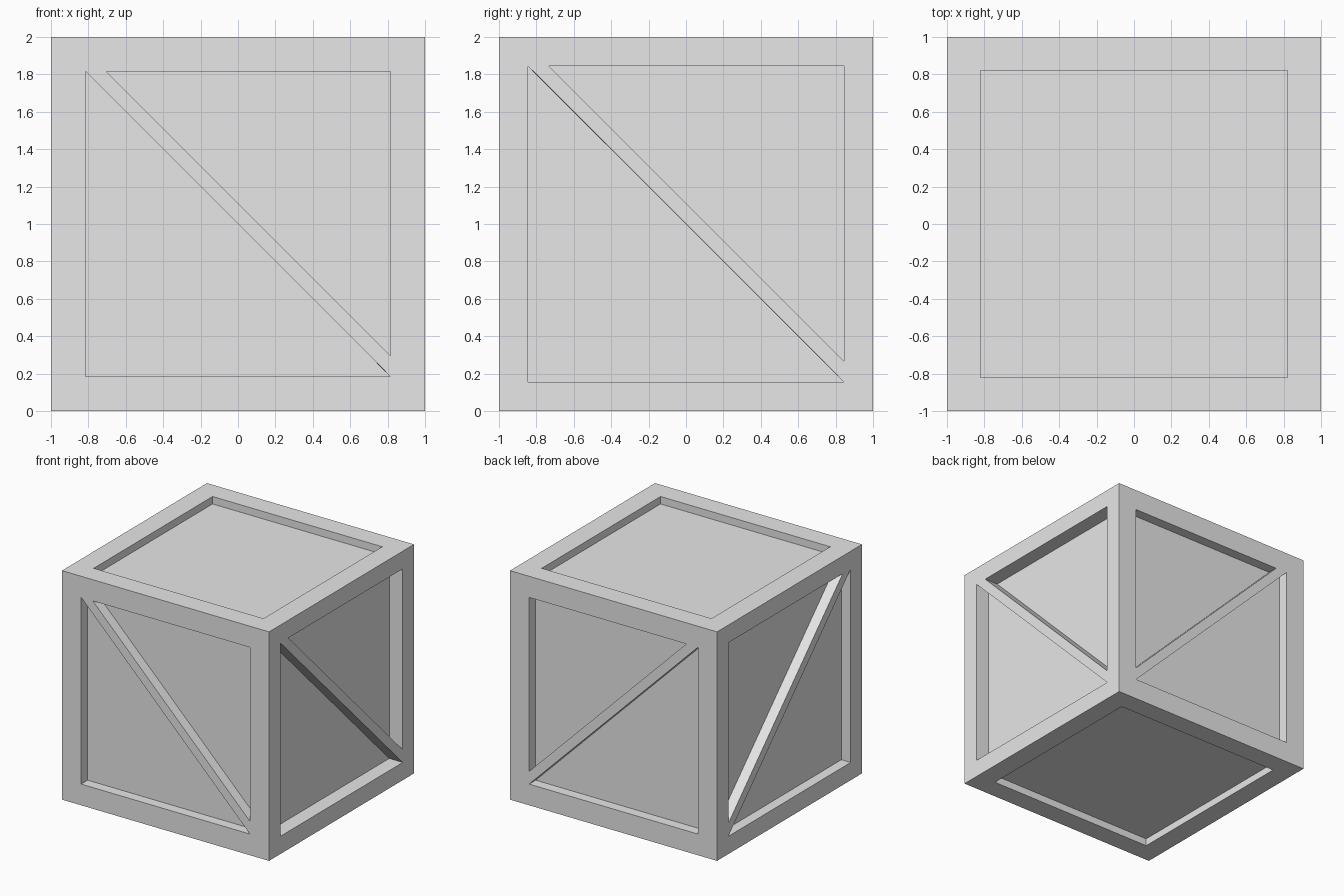
import bpy
import bmesh
from mathutils import Vector

default = bpy.data.objects.get("Cube")
if default:
    bpy.data.objects.remove(default, do_unlink=True)

# Material
grey = bpy.data.materials.new("light grey")
grey.use_nodes = True
colour = (0.8, 0.8, 0.8, 1)
grey.diffuse_color = colour
grey.node_tree.nodes["Principled BSDF"].inputs["Base Color"].default_value = colour

CENTRE = Vector((0, 0, 1))
X, Y, Z = Vector((1, 0, 0)), Vector((0, 1, 0)), Vector((0, 0, 1))


def make_object(name, bm):
    bmesh.ops.recalc_face_normals(bm, faces=bm.faces)
    mesh = bpy.data.meshes.new(name)
    bm.to_mesh(mesh)
    bm.free()
    mesh.materials.append(grey)
    obj = bpy.data.objects.new(name, mesh)
    bpy.context.collection.objects.link(obj)
    return obj


def add_recess(bm, outline, across, up, out, depth):
    """Prism reaching from outside the crate wall down to the recess floor."""
    verts = [bm.verts.new(CENTRE + across * a + up * b + out * (1 - depth))
             for a, b in outline]
    floor = bm.faces.new(verts)
    extruded = bmesh.ops.extrude_face_region(bm, geom=[floor], use_keep_orig=True)
    rim = [v for v in extruded["geom"] if isinstance(v, bmesh.types.BMVert)]
    bmesh.ops.translate(bm, verts=rim, vec=out * (depth + 0.1))


def braced_panels(half, brace):
    """Two triangles that leave a diagonal brace between them."""
    return [[(-half, half), (-half, -half), (half, -half)],
            [(brace - half, half), (half, half), (half, brace - half)]]


# Solid crate body
bm = bmesh.new()
bmesh.ops.create_cube(bm, size=2)
bmesh.ops.translate(bm, verts=bm.verts, vec=CENTRE)
crate = make_object("crate", bm)

# Recesses around the diagonal braces, and in the lid and base
bm = bmesh.new()
for across, out, half, depth in ((X, -Y, 0.815, 0.09), (X, Y, 0.815, 0.09),
                                 (Y, X, 0.845, 0.13), (Y, -X, 0.845, 0.09)):
    for triangle in braced_panels(half, 0.112):
        add_recess(bm, triangle, across, Z, out, depth)
h = 0.82
square = [(-h, -h), (h, -h), (h, h), (-h, h)]
for out in (Z, -Z):
    add_recess(bm, square, X, Y, out, 0.065)
cutter = make_object("recess_cutter", bm)
cutter.hide_render = True

# Carve the recesses
carve = crate.modifiers.new("recesses", 'BOOLEAN')
carve.operation = 'DIFFERENCE'
carve.solver = 'EXACT'
carve.object = cutter
bpy.context.view_layer.objects.active = crate
bpy.ops.object.modifier_apply(modifier=carve.name)
bpy.data.objects.remove(cutter, do_unlink=True)
